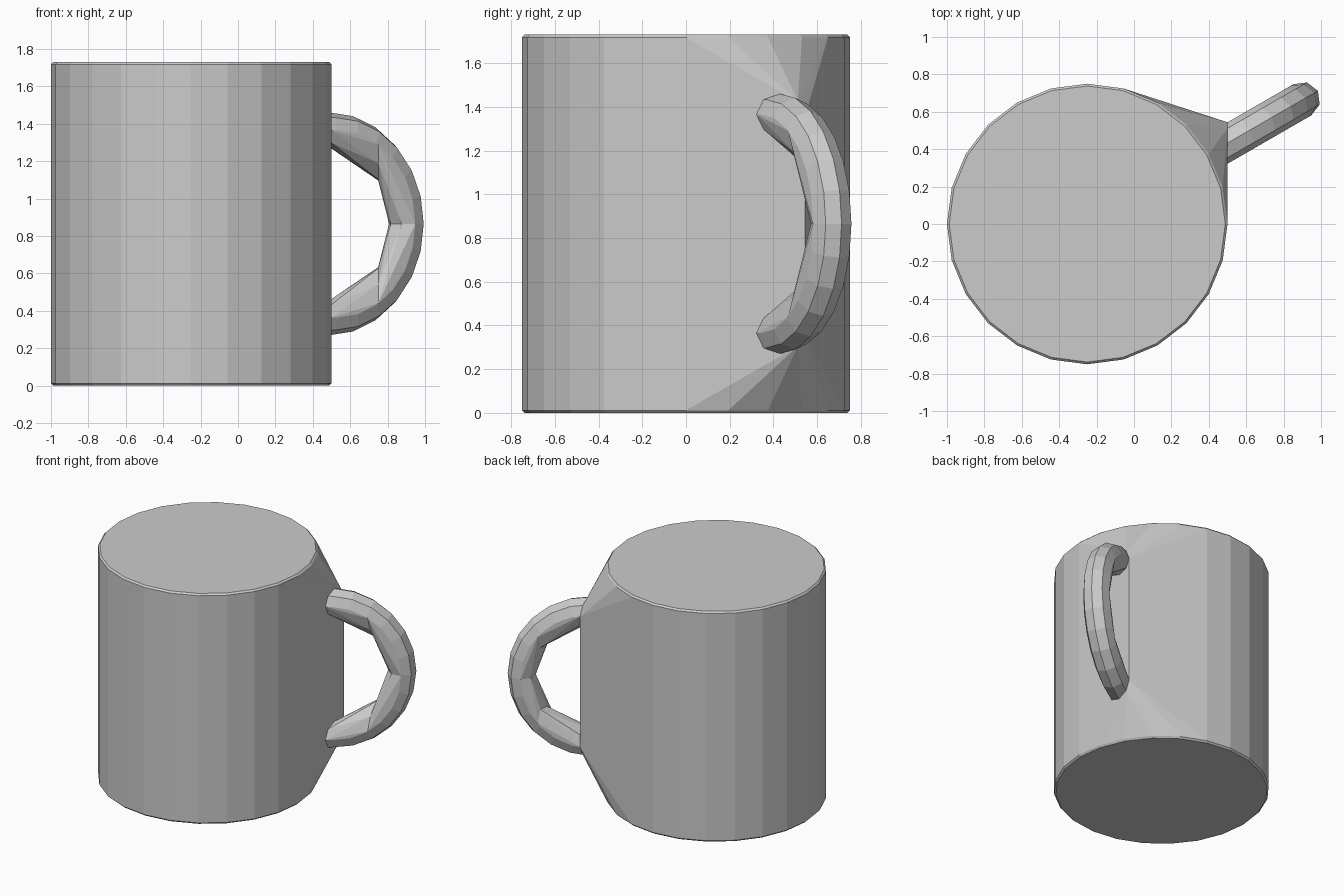
import bpy, bmesh
from math import sin, cos, pi, radians
from mathutils import Vector

if "Cube" in bpy.data.objects:
    bpy.data.objects.remove(bpy.data.objects["Cube"])

AXIS_X = -0.25            # cup axis
MID_Z = 0.865             # half height
TURN = radians(30)        # direction of the handle around the cup
OUT = Vector((cos(TURN), sin(TURN), 0))
SIDE = Vector((-sin(TURN), cos(TURN), 0))
UP = Vector((0, 0, 1))
BASE = Vector((AXIS_X, 0, MID_Z))


def handle_tube():
    """Eight-sided tube following a half ellipse, with legs running into the cup."""
    path = [(0.7, -0.5, -pi / 2)]
    for i in range(13):
        a = -pi / 2 + pi * i / 12
        path.append((0.85 + 0.478 * cos(a), 0.5 * sin(a), a))
    path.append((0.7, 0.5, pi / 2))
    bm = bmesh.new()
    rings = []
    for r, z, a in path:
        normal = OUT * cos(a) + UP * sin(a)
        centre = BASE + OUT * r + UP * z
        rings.append([bm.verts.new(centre + 0.096 * (normal * cos(t) + SIDE * sin(t)))
                      for t in (k * pi / 4 for k in range(8))])
    for lo, hi in zip(rings, rings[1:]):
        for k in range(8):
            n = (k + 1) % 8
            bm.faces.new((lo[k], lo[n], hi[n], hi[k]))
    return bm


def cut(bm, point, normal):
    """Keep the half of the mesh that the normal points into."""
    geom = bm.verts[:] + bm.edges[:] + bm.faces[:]
    bmesh.ops.bisect_plane(bm, geom=geom, plane_co=point, plane_no=normal,
                           clear_inner=True)


def hull_object(name, points):
    """Flat-shaded convex solid around the points."""
    bm = bmesh.new()
    for p in points:
        bm.verts.new(p)
    bmesh.ops.convex_hull(bm, input=bm.verts[:])
    loose = [v for v in bm.verts if not v.link_faces]
    bmesh.ops.delete(bm, geom=loose, context='VERTS')
    bmesh.ops.dissolve_limit(bm, angle_limit=radians(0.5),
                             verts=bm.verts[:], edges=bm.edges[:])
    bmesh.ops.recalc_face_normals(bm, faces=bm.faces[:])
    mesh = bpy.data.meshes.new(name)
    bm.to_mesh(mesh)
    bm.free()
    ob = bpy.data.objects.new(name, mesh)
    bpy.context.collection.objects.link(ob)


def tube_points(*planes):
    bm = handle_tube()
    for point, normal in planes:
        cut(bm, point, normal)
    pts = [v.co.copy() for v in bm.verts]
    bm.free()
    return pts


# cup: 24-sided solid with a tiny rim chamfer, stretched out to the handle roots
cup = [Vector((AXIS_X + r * cos(k * pi / 12), r * sin(k * pi / 12), z))
       for r, z in ((0.738, 0), (0.75, 0.012), (0.75, 1.718), (0.738, 1.73))
       for k in range(24)]
hull_object("cup_body", cup + tube_points(((0.5, 0, 0), (-1, 0, 0))))

# handle: a root and a grip segment, above and below the middle
for label, s in (("upper", 1), ("lower", -1)):
    half = ((0, 0, MID_Z), (0, 0, s))
    hull_object(label + "_handle_root",
                tube_points(half, ((0.5, 0, 0), (1, 0, 0)), ((0.75, 0, 0), (-1, 0, 0))))
    hull_object(label + "_handle_grip",
                tube_points(half, ((0.75, 0, 0), (1, 0, 0))))
